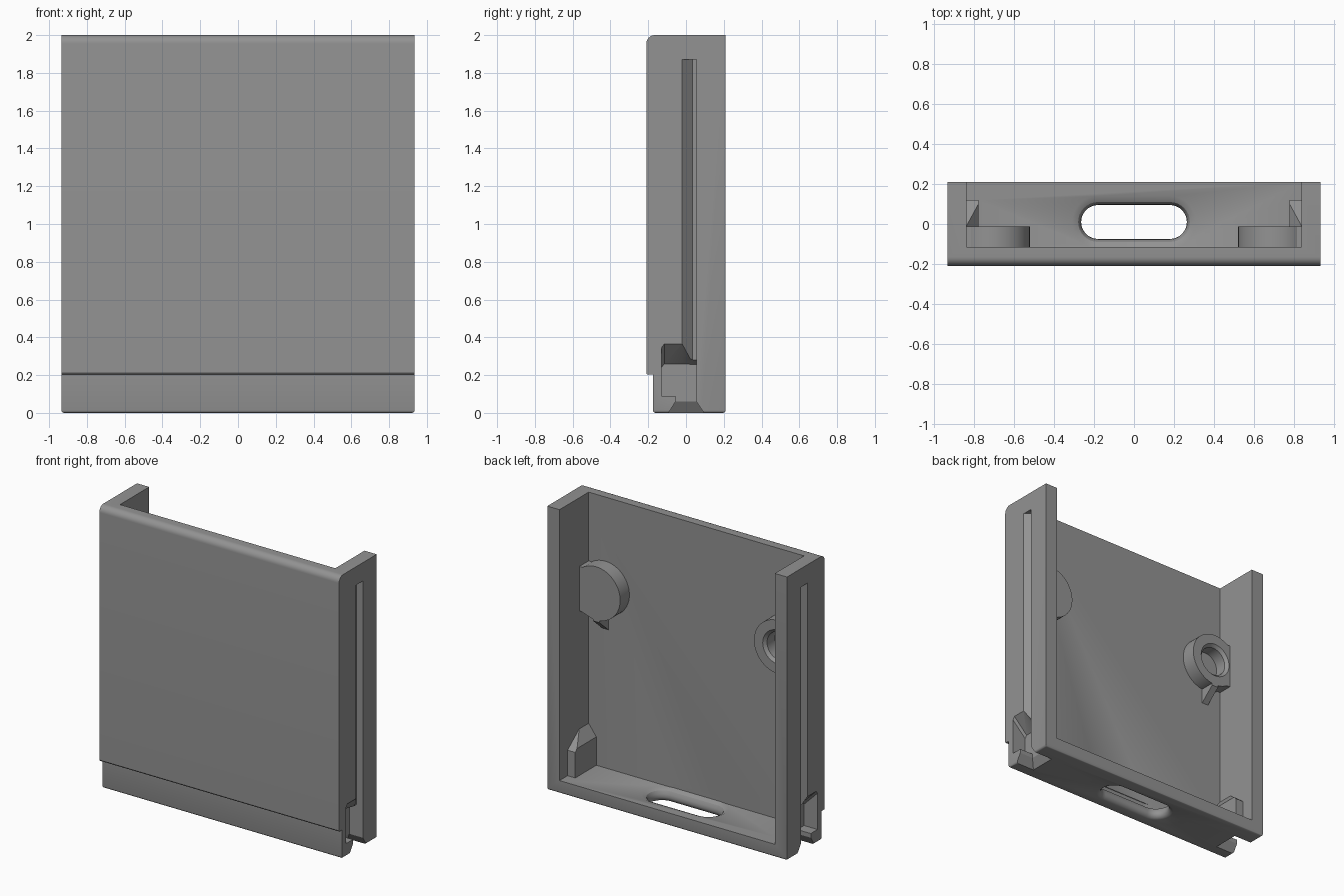
import bpy, bmesh, math

if "Cube" in bpy.data.objects:
    bpy.data.objects.remove(bpy.data.objects["Cube"])

grey = bpy.data.materials.new("matte grey plastic")
grey.diffuse_color = (0.29, 0.29, 0.29, 1)
grey.use_nodes = True
grey.node_tree.nodes["Principled BSDF"].inputs["Base Color"].default_value = grey.diffuse_color


def loft(name, rings):
    """Closed solid through rings of equal point count, capped at both ends."""
    bm = bmesh.new()
    vs = [[bm.verts.new(p) for p in ring] for ring in rings]
    n = len(vs[0])
    for a, b in zip(vs, vs[1:]):
        for i in range(n):
            j = (i + 1) % n
            bm.faces.new((a[i], a[j], b[j], b[i]))
    bm.faces.new(vs[0])
    bm.faces.new(vs[-1])
    bmesh.ops.recalc_face_normals(bm, faces=bm.faces)
    me = bpy.data.meshes.new(name)
    bm.to_mesh(me)
    bm.free()
    ob = bpy.data.objects.new(name, me)
    bpy.context.collection.objects.link(ob)
    me.materials.append(grey)
    return ob


def box(name, x0, x1, y0, y1, z0, z1):
    return loft(name, [[(x0, y0, z), (x1, y0, z), (x1, y1, z), (x0, y1, z)] for z in (z0, z1)])


def combine(ob, tool, op='DIFFERENCE'):
    """Apply a boolean and remove the tool."""
    tool.hide_render = True
    m = ob.modifiers.new("bool", 'BOOLEAN')
    m.operation, m.solver, m.object = op, 'EXACT', tool
    bpy.context.view_layer.objects.active = ob
    bpy.ops.object.modifier_apply(modifier=m.name)
    bpy.data.objects.remove(tool)


def smooth(ob):
    bpy.ops.object.select_all(action='DESELECT')
    ob.select_set(True)
    bpy.context.view_layer.objects.active = ob
    bpy.ops.object.shade_smooth_by_angle(angle=math.radians(32))


# Tray body: side profile with stepped foot and rounded top front edge
R = 0.045
profile = [(0.21, 0), (-0.175, 0), (-0.175, 0.203), (-0.205, 0.203), (-0.21, 0.21)]
profile += [(-0.21 + R - R * math.cos(t), 2 - R + R * math.sin(t))
            for t in [i * math.pi / 16 for i in range(9)]]
profile += [(0.21, 2)]
body = loft("tray_body", [[(x, y, z) for y, z in profile] for x in (-0.935, 0.935)])

# Soften the edges around the underside
bm = bmesh.new()
bm.from_mesh(body.data)
low = [e for e in bm.edges if all(v.co.z < 0.001 for v in e.verts)]
bmesh.ops.bevel(bm, geom=low, offset=0.014, segments=3, profile=0.5, affect='EDGES')
bm.to_mesh(body.data)
bm.free()

# Hollow, open at the top and back
combine(body, box("cavity_cutter", -0.84, 0.84, -0.115, 0.5, 0.09, 2.5))


# Flared cable slot through the floor
def stadium(r, z, half=0.18, cy=0.01, n=16):
    pts = []
    for side, start in ((1, -math.pi / 2), (-1, math.pi / 2)):
        for i in range(n + 1):
            a = start + math.pi * i / n
            pts.append((side * half + r * math.cos(a), cy + r * math.sin(a), z))
    return pts


slot = [(0.115, -0.02), (0.115, 0), (0.1, 0.006), (0.088, 0.02), (0.085, 0.035),
        (0.088, 0.055), (0.1, 0.075), (0.13, 0.09), (0.13, 0.12)]
combine(body, loft("slot_cutter", [stadium(r, z) for r, z in slot]))

for s, side in ((1, "right"), (-1, "left")):
    # Inner housing that backs the latch pocket
    outer = [(-0.13, 0.07), (0.12, 0.07), (0.12, 0.27), (-0.01, 0.37), (-0.13, 0.37)]
    inner = [(-0.13, 0.07), (0.12, 0.07), (0.12, 0.27), (0.10, 0.29), (-0.13, 0.29)]
    combine(body, loft("latch_housing", [
        [(s * 0.86, y, z) for y, z in outer],
        [(s * 0.84, y, z) for y, z in outer],
        [(s * 0.78, y, z) for y, z in inner]]), 'UNION')

    # Long ramped groove in the outer wall
    groove = [(0.95, -0.0365), (0.885, 0.035), (0.885, 0.055), (0.95, 0.055)]
    combine(body, loft("groove_cutter", [[(s * x, y, z) for x, y in groove]
                                         for z in (0.15, 1.87)]))

    # Latch pocket with a sloped roof
    def pocket(x, top, cut):
        return [(s * x, y, z) for y, z in (
            (-0.13, 0.09), (-0.13, top - 0.02), (-0.115, top), (-0.02, top),
            (0.055, top - cut), (0.055, 0.09))]
    combine(body, loft("pocket_cutter", [pocket(0.83, 0.26, 0.005), pocket(0.95, 0.38, 0.07)]))

    # Flared opening from the pocket down through the foot
    mouth = [(-0.02, 0.777, -0.105, 0.108), (0.06, 0.83, -0.055, 0.055),
             (0.12, 0.83, -0.055, 0.055)]
    combine(body, loft("mouth_cutter", [
        [(s * x, y0, z), (s * 0.96, y0, z), (s * 0.96, y1, z), (s * x, y1, z)]
        for z, x, y0, y1 in mouth]))

    # Screw boss: ring blended into the side wall by a square block
    cx, cz, r, h = 0.71, 1.36, 0.188, 0.155
    outline = [(0.845, cz + h), (0.815, cz + h)]
    outline += [(cx + r * math.cos(a), cz + r * math.sin(a))
                for a in [math.radians(50 + 260 * i / 40) for i in range(41)]]
    outline += [(0.815, cz - h), (0.845, cz - h)]
    boss = loft(side + "_screw_boss", [[(s * x, y, z) for x, z in outline]
                                       for y in (-0.12, -0.012)])
    hole = [(0.1, -0.2), (0.1, -0.032), (0.12, -0.012), (0.12, 0.05)]
    combine(boss, loft("hole_cutter", [
        [(s * (cx + q * math.cos(i * math.pi / 20)), y, cz + q * math.sin(i * math.pi / 20))
         for i in range(40)] for q, y in hole]))
    smooth(boss)

    # Wedge rib under the boss
    rib = [(-0.12, 1.20), (-0.012, 1.20), (-0.012, 1.16), (-0.115, 1.07), (-0.12, 1.07)]
    loft(side + "_boss_rib", [[(s * x, y, z) for y, z in rib] for x in (0.685, 0.735)])

smooth(body)
